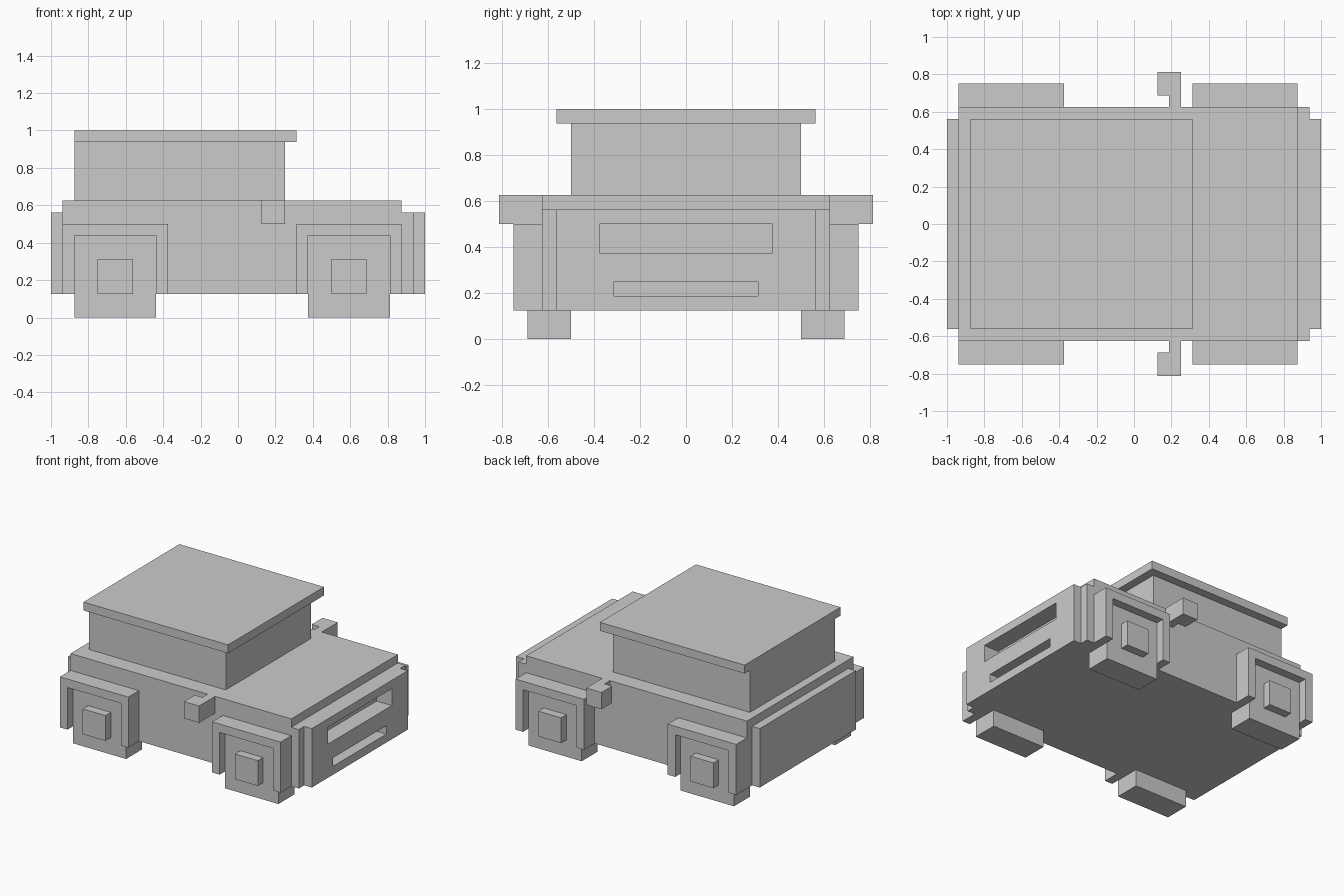
import bpy, bmesh

if "Cube" in bpy.data.objects:
    bpy.data.objects.remove(bpy.data.objects["Cube"])

U = 1 / 16  # all sizes are multiples of one sixteenth


def make_object(name, bm):
    bmesh.ops.recalc_face_normals(bm, faces=bm.faces)
    mesh = bpy.data.meshes.new(name)
    bm.to_mesh(mesh)
    bm.free()
    obj = bpy.data.objects.new(name, mesh)
    bpy.context.collection.objects.link(obj)
    return obj


def extrude(name, profiles, axis, a, b):
    """Extrude closed 2D profiles along an axis from a to b (in sixteenths)."""
    bm = bmesh.new()
    for profile in profiles:
        verts = []
        for point in profile:
            co = list(point)
            co.insert(axis, a)
            verts.append(bm.verts.new([c * U for c in co]))
        face = bm.faces.new(verts)
        geom = bmesh.ops.extrude_face_region(bm, geom=[face])["geom"]
        offset = [0, 0, 0]
        offset[axis] = (b - a) * U
        moved = [g for g in geom if isinstance(g, bmesh.types.BMVert)]
        bmesh.ops.translate(bm, vec=offset, verts=moved)
    return make_object(name, bm)


def rect(u0, u1, v0, v1):
    return [(u0, v0), (u1, v0), (u1, v1), (u0, v1)]


def box(name, x0, x1, y0, y1, z0, z1):
    return extrude(name, [rect(x0, x1, y0, y1)], 2, z0, z1)


# Body with a lower step at the nose
body = extrude("body", [[(-15, 2), (15, 2), (15, 9), (14, 9), (14, 10), (-15, 10)]], 1, -10, 10)
front_panel = box("front_panel", 15, 16, -9, 9, 2, 9)
box("rear_panel", -16, -15, -9, 9, 2, 9)

# Grille and lower intake slots, cut through the panel into the nose
cutter = extrude("grille_cutter", [rect(-6, 6, 6, 8), rect(-5, 5, 3, 4)], 0, 14, 17)
cutter.hide_render = True
cutter.hide_viewport = True
for part in (body, front_panel):
    cut = part.modifiers.new("grille_slots", "BOOLEAN")
    cut.operation = "DIFFERENCE"
    cut.solver = "EXACT"
    cut.object = cutter

# Cabin and overhanging roof
box("cabin", -14, 4, -8, 8, 10, 15)
box("roof", -14, 5, -9, 9, 15, 16)

for side, s in (("right", -1), ("left", 1)):
    # Wing mirror on its arm
    extrude(f"{side}_mirror",
            [[(3, 10 * s), (4, 10 * s), (4, 13 * s), (2, 13 * s), (2, 11 * s), (3, 11 * s)]],
            2, 8, 10)
    for end, x in (("rear", -15), ("front", 5)):
        name = f"{end}_{side}"
        # Arch over the wheel, then the square wheel and hub
        arch = [(x, 2), (x + 1, 2), (x + 1, 7), (x + 8, 7),
                (x + 8, 2), (x + 9, 2), (x + 9, 8), (x, 8)]
        extrude(f"{name}_fender", [arch], 1, 10 * s, 12 * s)
        extrude(f"{name}_wheel", [rect(x + 1, x + 8, 0, 7)], 1, 8 * s, 11 * s)
        extrude(f"{name}_hub", [rect(x + 3, x + 6, 2, 5)], 1, 11 * s, 12 * s)
